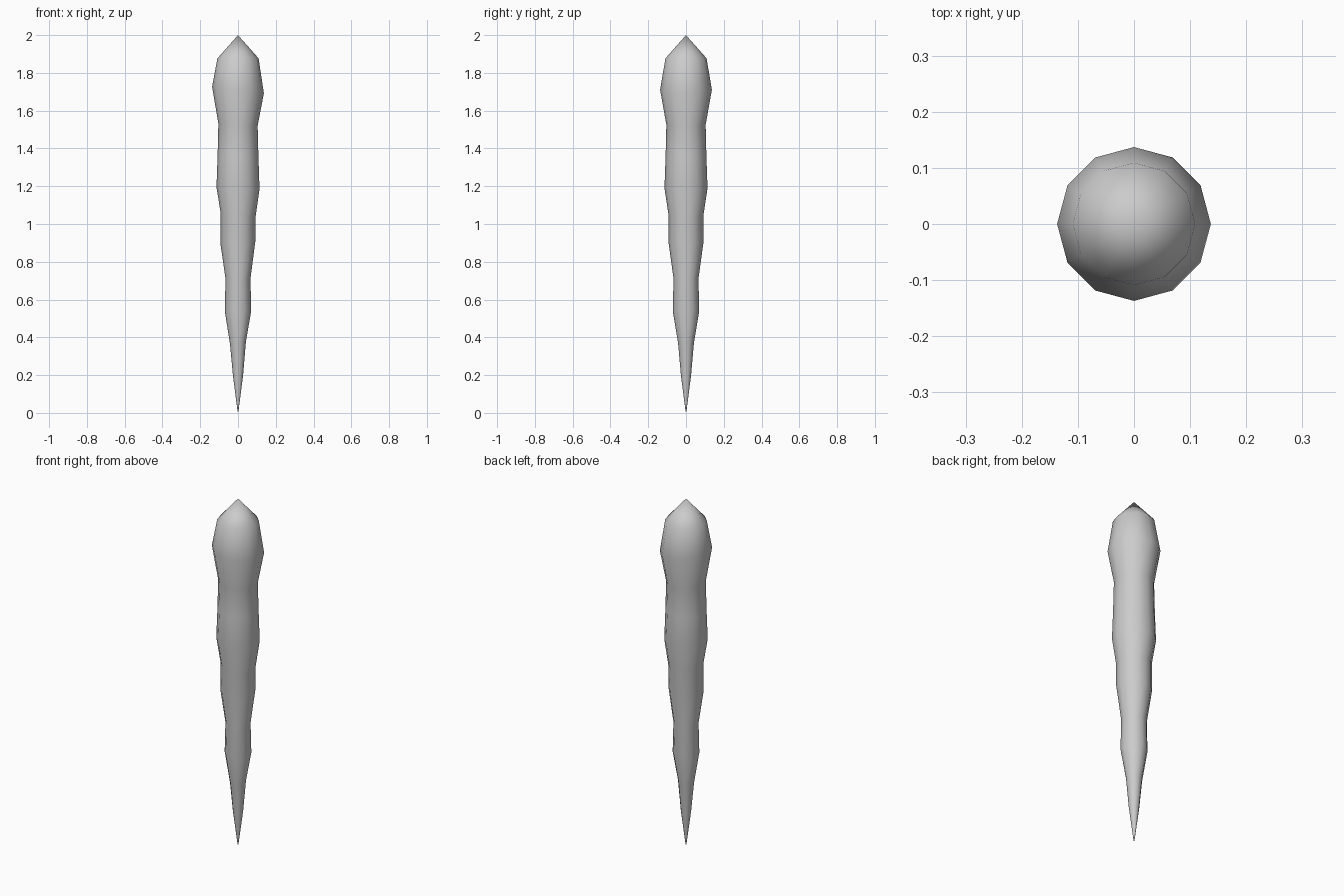
import bpy, bmesh, math

if "Cube" in bpy.data.objects:
    bpy.data.objects.remove(bpy.data.objects["Cube"])

SIDES = 12
# ring profile: height, radius, tilt along x
RINGS = [
    (0.02, 0.004, 0), (0.20, 0.027, 0), (0.37, 0.042, 0.2), (0.54, 0.070, 0),
    (0.71, 0.066, 0), (0.90, 0.092, 0.12), (1.045, 0.092, -0.15),
    (1.19, 0.114, -0.05), (1.36, 0.108, 0), (1.525, 0.104, -0.05),
    (1.71, 0.137, -0.13), (1.877, 0.109, 0),
]

# icicle body: stacked rings closed by a point at each end
bm = bmesh.new()
loops = []
for z, r, tilt in RINGS:
    loop = []
    for i in range(SIDES):
        a = 2 * math.pi * i / SIDES
        x, y = r * math.cos(a), r * math.sin(a)
        loop.append(bm.verts.new((x, y, z + tilt * x)))
    loops.append(loop)
bottom = bm.verts.new((0, 0, 0))
top = bm.verts.new((0, 0, 2))
for i in range(SIDES):
    j = (i + 1) % SIDES
    for lo, hi in zip(loops, loops[1:]):
        bm.faces.new((lo[i], lo[j], hi[j], hi[i]))
    bm.faces.new((bottom, loops[0][j], loops[0][i]))
    bm.faces.new((loops[-1][i], loops[-1][j], top))
for f in bm.faces:
    f.smooth = True
bmesh.ops.recalc_face_normals(bm, faces=bm.faces)

mesh = bpy.data.meshes.new("icicle_spike")
bm.to_mesh(mesh)
bm.free()
bpy.context.collection.objects.link(bpy.data.objects.new("icicle_spike", mesh))
